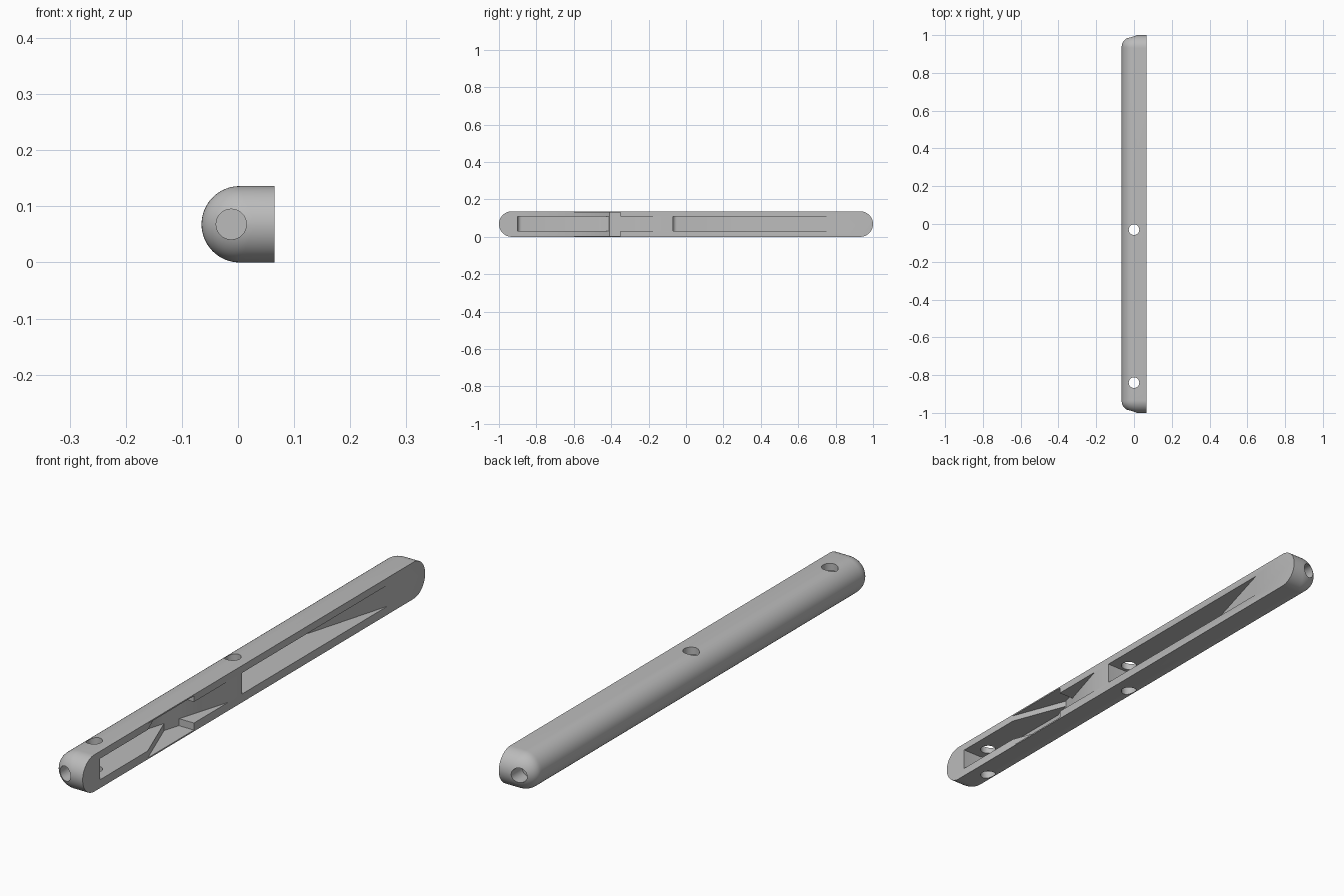
import bpy, bmesh, math
from mathutils import Matrix

cube = bpy.data.objects.get("Cube")
if cube:
    bpy.data.objects.remove(cube)

R = 0.068          # half height of the D section
FACE = 0.065       # flat side of the body

grey = bpy.data.materials.new("warm_grey")
grey.use_nodes = True
grey.diffuse_color = (0.5, 0.5, 0.5, 1)
grey.node_tree.nodes["Principled BSDF"].inputs["Base Color"].default_value = (0.5, 0.5, 0.5, 1)


def make_object(name, bm):
    bmesh.ops.recalc_face_normals(bm, faces=bm.faces)
    mesh = bpy.data.meshes.new(name)
    bm.to_mesh(mesh)
    bm.free()
    mesh.materials.append(grey)
    obj = bpy.data.objects.new(name, mesh)
    bpy.context.collection.objects.link(obj)
    return obj


def section(bm, y, t):
    """D-shaped ring at y, where t is the distance from the nearest tip."""
    h = R * math.sqrt(max(0, 1 - (1 - min(t / R, 1)) ** 2))
    u = 1 - min(t / 0.06, 1)
    left = 0.02 - 0.085 * math.sqrt(1 - u * u)
    centre = 0.003 + 0.03 * (left + FACE) / 0.085
    pts = [(FACE, -h), (FACE, h)]
    for i in range(33):
        a = math.pi * (0.5 + i / 32)
        pts.append((centre + (centre - left) * math.cos(a), h * math.sin(a)))
    return [bm.verts.new((x, y, R + z)) for x, z in pts]


# Body: D section lofted along y with rounded ends
bm = bmesh.new()
steps = [R * (1 - math.cos(math.pi / 2 * (i + 0.4) / 14.4)) for i in range(15)]
stations = [(-1 + t, t) for t in steps] + [(1 - t, t) for t in reversed(steps)]
rings = [section(bm, y, t) for y, t in stations]
for a, b in zip(rings, rings[1:]):
    for i in range(len(a)):
        j = (i + 1) % len(a)
        bm.faces.new((a[i], a[j], b[j], b[i]))
bm.faces.new(rings[0])
bm.faces.new(rings[-1])
# merge the strips of the flat side into one face
flat = [f for f in bm.faces if all(abs(v.co.x - FACE) < 1e-6 for v in f.verts)]
bmesh.ops.dissolve_faces(bm, faces=flat)
body = make_object("handle_body", bm)


def cut(cutter):
    mod = body.modifiers.new("cut", "BOOLEAN")
    mod.operation = "DIFFERENCE"
    mod.solver = "EXACT"
    mod.object = cutter
    bpy.context.view_layer.objects.active = body
    bpy.ops.object.modifier_apply(modifier=mod.name)
    bpy.data.objects.remove(cutter)


def cut_profile(name, points, z0, z1):
    """Cut a (y, x) outline extruded between two heights."""
    bm = bmesh.new()
    face = bm.faces.new([bm.verts.new((x, y, z0)) for y, x in points])
    top = bmesh.ops.extrude_face_region(bm, geom=[face])["geom"]
    bmesh.ops.translate(bm, vec=(0, 0, z1 - z0),
                        verts=[v for v in top if isinstance(v, bmesh.types.BMVert)])
    cut(make_object(name, bm))


def cut_hole(name, centre, radius, depth, axis):
    bm = bmesh.new()
    turn = Matrix.Rotation(math.pi / 2, 4, "X") if axis == "Y" else Matrix()
    bmesh.ops.create_cone(bm, cap_ends=True, segments=32, radius1=radius, radius2=radius,
                          depth=depth, matrix=Matrix.Translation(centre) @ turn)
    cut(make_object(name, bm))


def pocket(start, ramp_foot, rim):
    """Outline with a rounded deep end and a ramp rising to the rim."""
    floor, out = -0.035, 0.1
    run = (rim - ramp_foot) / (FACE - floor) * (out - FACE)
    corner = [(start + 0.022 * (1 - math.cos(a)), floor + 0.022 * (1 - math.sin(a)))
              for a in (math.pi / 2 * i / 6 for i in range(7))]
    return [(start, out)] + corner + [(ramp_foot, floor), (rim + run, out)]


# Two ramped pockets in the flat side
cut_profile("front_pocket", pocket(-0.9, -0.48, -0.15), 0.031, 0.109)
cut_profile("back_pocket", pocket(-0.07, 0.43, 0.78), 0.031, 0.109)

# Wide tapered notch across the front pocket, leaving thin outer walls
cut_profile("wide_notch", [(-0.72, 0.1), (-0.62, FACE), (-0.41, -0.015),
                           (-0.35, 0.003), (-0.35, 0.1)], 0.005, 2 * R - 0.005)

# Cross holes through the walls and blind holes in both tips
for y in (-0.84, -0.03):
    cut_hole("cross_hole", (0, y, R), 0.028, 0.4, "Z")
for y in (-1, 1):
    cut_hole("tip_hole", (-0.012, y, R), 0.027, 0.13, "Y")

bpy.ops.object.select_all(action="DESELECT")
body.select_set(True)
bpy.context.view_layer.objects.active = body
bpy.ops.object.shade_smooth_by_angle(angle=math.radians(30))
